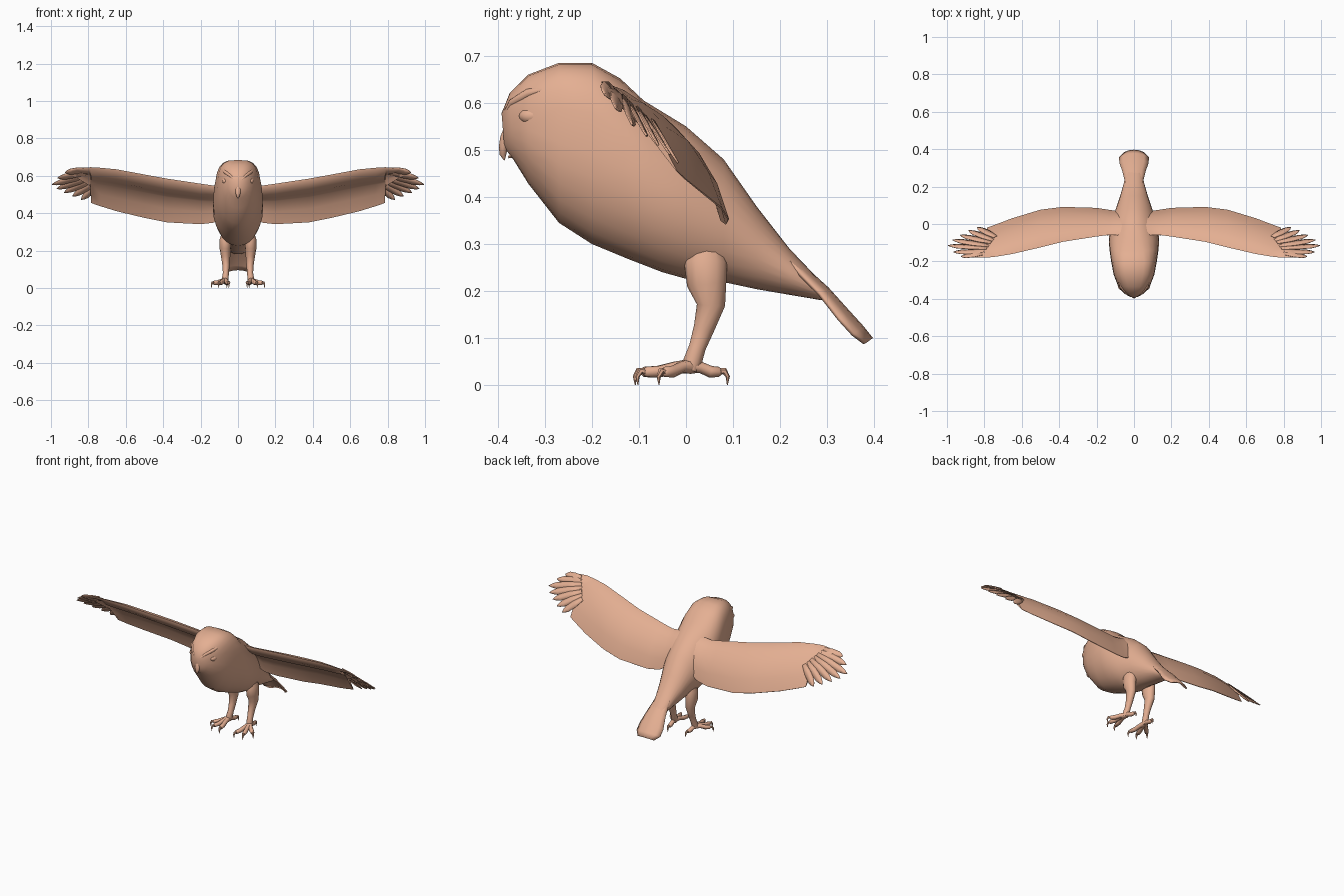
import bpy, bmesh, math
from mathutils import Vector

if "Cube" in bpy.data.objects:
    bpy.data.objects.remove(bpy.data.objects["Cube"])

skin = bpy.data.materials.new("tan")
skin.diffuse_color = (.78, .43, .29, 1)
skin.use_nodes = True
skin.node_tree.nodes["Principled BSDF"].inputs["Base Color"].default_value = skin.diffuse_color


def finish(name, bm, mirror=False, thick=0.0, angle=50):
    bmesh.ops.recalc_face_normals(bm, faces=bm.faces)
    me = bpy.data.meshes.new(name)
    bm.to_mesh(me)
    bm.free()
    me.materials.append(skin)
    ob = bpy.data.objects.new(name, me)
    bpy.context.collection.objects.link(ob)
    if thick:
        m = ob.modifiers.new("thickness", 'SOLIDIFY')
        m.thickness, m.offset = thick, 0
    if mirror:
        ob.modifiers.new("mirror", 'MIRROR')
    bpy.ops.object.select_all(action='DESELECT')
    ob.select_set(True)
    bpy.context.view_layer.objects.active = ob
    bpy.ops.object.shade_smooth_by_angle(angle=math.radians(angle))
    return ob


def add_loft(bm, rings, closed=True):
    rows = [[bm.verts.new(p) for p in r] for r in rings]
    n = len(rows[0])
    for a, b in zip(rows, rows[1:]):
        for i in range(n if closed else n - 1):
            j = (i + 1) % n
            bm.faces.new((a[i], a[j], b[j], b[i]))
    if closed:
        bm.faces.new(rows[0])
        bm.faces.new(rows[-1])


def add_tube(bm, pts, radii, n=8):
    pts = [Vector(p) for p in pts]
    rings = []
    for i, p in enumerate(pts):
        d = (pts[min(i + 1, len(pts) - 1)] - pts[max(i - 1, 0)]).normalized()
        ref = Vector((1, 0, 0)) if abs(d.x) < 0.8 else Vector((0, 0, 1))
        u = d.cross(ref).normalized()
        v = d.cross(u)
        ru, rv = radii[i] if isinstance(radii[i], tuple) else (radii[i], radii[i])
        rings.append([p + u * ru * math.cos(2 * math.pi * k / n) + v * rv * math.sin(2 * math.pi * k / n)
                      for k in range(n)])
    add_loft(bm, rings)


# Body and head: rings given by top (y, z), bottom (y, z), half width, squareness
body = [((-.392, .578), (-.386, .505), .022, 2), ((-.375, .62), (-.366, .478), .054, 2.4),
        ((-.335, .66), (-.335, .428), .084, 2.8), ((-.27, .685), (-.27, .345), .109, 3.3),
        ((-.20, .685), (-.20, .30), .122, 3.3), ((-.14, .652), (-.12, .267), .132, 2.7),
        ((-.09, .605), (-.05, .24), .134, 2.3), ((0, .55), (0, .226), .122, 2),
        ((.08, .48), (.08, .219), .098, 1.9), ((.15, .38), (.15, .204), .074, 1.9),
        ((.22, .29), (.22, .192), .054, 2), ((.285, .222), (.285, .181), .043, 2),
        ((.305, .195), (.30, .182), .02, 2)]
rings = []
for t, b, w, e in body:
    t, b = Vector((0, *t)), Vector((0, *b))
    ring = []
    for k in range(24):
        a = 2 * math.pi * k / 24
        c, s = math.cos(a), math.sin(a)
        q = 2 / (e if s > 0 else 2)
        ring.append((t + b) / 2 + (t - b) / 2 * math.copysign(abs(s) ** q, s)
                    + Vector((w * math.copysign(abs(c) ** q, c), 0, 0)))
    rings.append(ring)
bm = bmesh.new()
add_loft(bm, rings)
finish("body", bm)

# Tail fan: drooping edges; rows are y, z, half width
bm = bmesh.new()
rows = []
for y, z, w in [(.20, .30, .038), (.25, .25, .05), (.30, .205, .062), (.345, .155, .077),
                (.375, .122, .077), (.394, .098, .052)]:
    rows.append([(w * f, y - .020 * f * f * w / .077, z - .014 * f * f * w / .077)
                 for f in (-1, -.67, -.33, 0, .33, .67, 1)])
add_loft(bm, rows, closed=False)
finish("tail", bm, thick=.008)

# Wings: stations are x, leading (y, z), trailing (y, z), thickness; cambered with thick arm
stations = [(.03, (-.07, .565), (.06, .40), 1.3), (.09, (-.06, .55), (.068, .37), 1.2),
            (.13, (-.058, .548), (.074, .35), 1),
            (.20, (-.067, .558), (.085, .342), 1), (.38, (-.095, .585), (.09, .352), 1),
            (.50, (-.125, .607), (.075, .376), 1), (.65, (-.16, .635), (.03, .412), .9),
            (.735, (-.174, .643), (-.002, .438), .75), (.785, (-.18, .646), (-.02, .455), .6),
            (.79, (-.18, .646), (-.09, .545), .8), (.86, (-.178, .64), (-.135, .588), .8),
            (.89, (-.175, .63), (-.155, .605), .8)]
section = [(0, 0), (.08, .06), (.25, .115), (.5, .132), (.75, .098), (1, .006), (1, -.004),
           (.75, .075), (.5, .095), (.38, .05), (.3, -.01), (.15, -.035), (.04, -.025)]
rings = []
for x, le, te, k in stations:
    dy, dz = te[0] - le[0], te[1] - le[1]
    rings.append([(x, le[0] + dy * u - dz * h * k, le[1] + dz * u + dy * h * k) for u, h in section])
bm = bmesh.new()
add_loft(bm, rings)
finish("wing", bm, mirror=True, angle=40)

# Flight feathers fanning from the wing tip
tips = [(.925, -.174, .618), (.965, -.150, .588), (.995, -.115, .553), (.97, -.085, .53),
        (.93, -.060, .51), (.885, -.035, .49), (.838, -.018, .472)]
bm = bmesh.new()
normal = Vector((0, .8, .6))
for i, tip in enumerate(tips):
    f = i / 6
    root = Vector((.81, -.165, .63)).lerp(Vector((.74, -.075, .555)), f)
    tip = Vector(tip)
    side = normal.cross(tip - root).normalized()
    lift = normal * (.008 - .003 * (i % 2))
    rows = []
    for u, w in ((0, .012), (.4, .020), (.75, .019), (.9, .011), (1, .001)):
        c = root.lerp(tip, u) + lift * (1 - u)
        rows.append([c - side * w, c + normal * .002, c + side * w])
    add_loft(bm, rows, closed=False)
finish("flight_feathers", bm, mirror=True, thick=.003)

# Legs: feathered thigh tapering to the ankle
bm = bmesh.new()
add_tube(bm, [(.05, .045, .31), (.066, .042, .26), (.068, .044, .215), (.066, .053, .17),
              (.064, .038, .12), (.065, .024, .08), (.068, .014, .05), (.07, .01, .03)],
         [(.03, .025), (.046, .032), (.042, .031), (.030, .025), (.022, .019),
          (.018, .016), (.02, .018), (.014, .015)], 12)
finish("leg", bm, mirror=True)

# Toes with curved claws
toes, claws = bmesh.new(), bmesh.new()
ankle = Vector((.07, .01, .04))
for end in [(.052, -.09, .028), (.098, -.085, .028), (.128, -.045, .028), (.062, .07, .028)]:
    e = Vector(end)
    d = e - ankle
    d.z = 0
    d.normalize()
    up = Vector((0, 0, 1))
    add_tube(toes, [ankle, ankle.lerp(e, .35) + up * .002, ankle.lerp(e, .7) - up * .003, e, e + d * .006],
             [.016, .012, .0125, .011, .005])
    add_tube(claws, [e, e + d * .012 + up * .002, e + d * .019 - up * .01, e + d * .018 - up * .028],
             [.008, .007, .0045, .0008], 6)
finish("toes", toes, mirror=True)
finish("claws", claws, mirror=True)

# Hooked upper beak and small lower beak
bm = bmesh.new()
add_tube(bm, [(0, -.375, .545), (0, -.383, .525), (0, -.388, .505), (0, -.389, .49), (0, -.386, .478)],
         [(.012, .012), (.012, .016), (.010, .013), (.007, .008), (.001, .001)], 10)
finish("upper_beak", bm)
bm = bmesh.new()
add_tube(bm, [(0, -.35, .50), (0, -.364, .49), (0, -.378, .484)], [(.010, .014), (.008, .011), (.002, .003)], 8)
finish("lower_beak", bm)

# Brow ridges and eyes
bm = bmesh.new()
add_tube(bm, [(.010, -.386, .572), (.040, -.370, .600), (.068, -.335, .620), (.087, -.27, .635)],
         [.005, .008, .010, .003])
finish("brow", bm, mirror=True)
bm = bmesh.new()
bmesh.ops.create_uvsphere(bm, u_segments=16, v_segments=10, radius=1)
for v in bm.verts:
    v.co = Vector((.066 + v.co.x * .021, -.325 + v.co.y * .030, .572 + v.co.z * .019))
finish("eye", bm, mirror=True)
